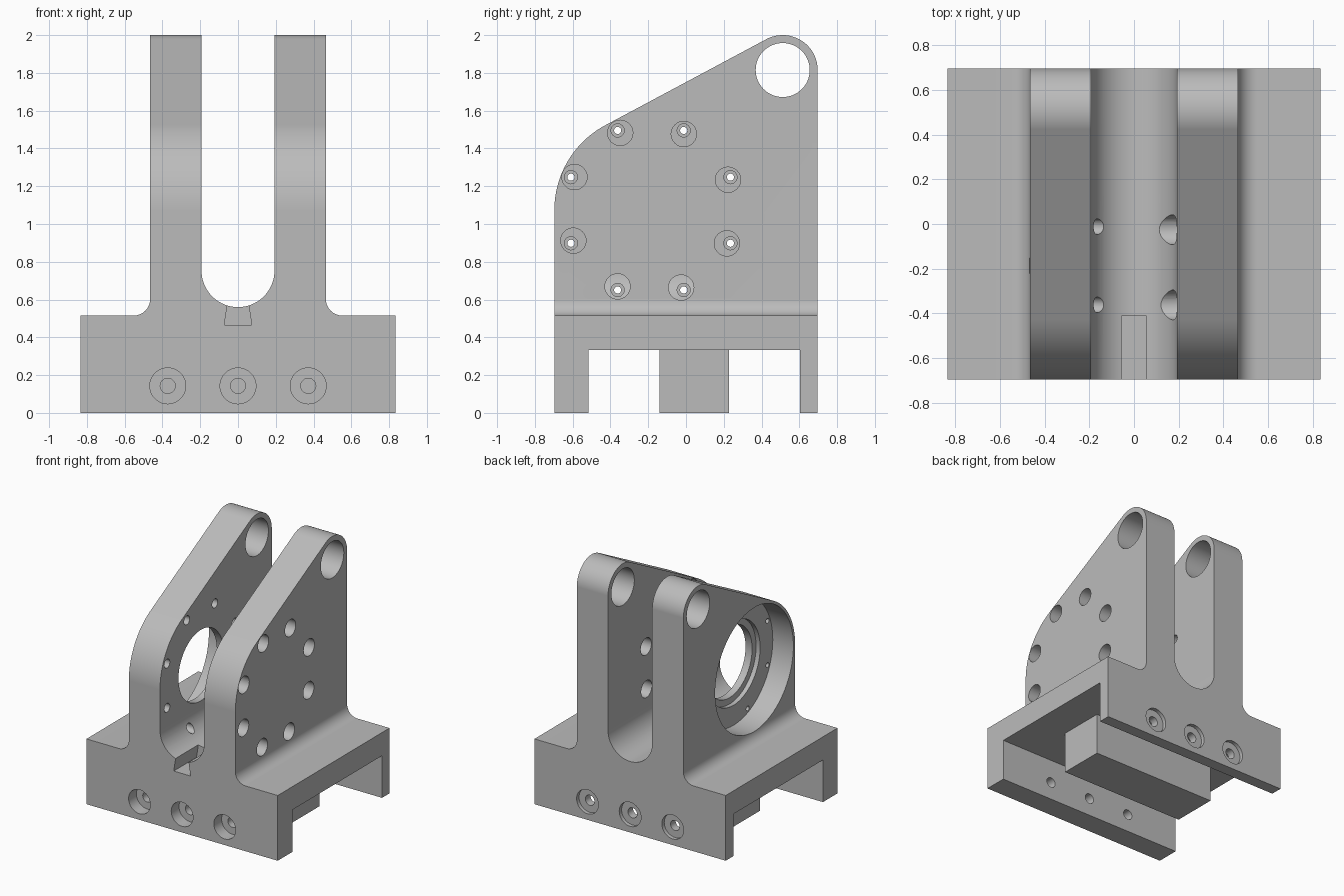
import bpy, bmesh
from math import sin, cos, pi, radians, acos, atan2, hypot
from mathutils import Vector

old = bpy.data.objects.get("Cube")
if old:
    bpy.data.objects.remove(old, do_unlink=True)

steel = bpy.data.materials.new("machined_grey")
steel.use_nodes = True
GREY = (0.5, 0.5, 0.5, 1)
steel.diffuse_color = GREY
steel.node_tree.nodes["Principled BSDF"].inputs["Base Color"].default_value = GREY


def arc(cx, cy, r, a0, a1, n=24):
    """Points along an arc, angles in degrees."""
    angles = [radians(a0 + (a1 - a0) * i / n) for i in range(n + 1)]
    return [(cx + r * cos(a), cy + r * sin(a)) for a in angles]


def prism(name, points, axis, lo, hi):
    """Extrude a 2D profile along x (profile is y, z) or y (profile is x, z)."""
    def place(p, t):
        return Vector((t, *p)) if axis == "x" else Vector((p[0], t, p[1]))
    bm = bmesh.new()
    face = bm.faces.new([bm.verts.new(place(p, lo)) for p in points])
    top = bmesh.ops.extrude_face_region(bm, geom=[face])["geom"]
    bmesh.ops.translate(bm, verts=[v for v in top if isinstance(v, bmesh.types.BMVert)],
                        vec=place((0, 0), hi - lo))
    bmesh.ops.recalc_face_normals(bm, faces=bm.faces)
    mesh = bpy.data.meshes.new(name)
    bm.to_mesh(mesh)
    bm.free()
    mesh.materials.append(steel)
    obj = bpy.data.objects.new(name, mesh)
    bpy.context.collection.objects.link(obj)
    return obj


def box(u0, v0, u1, v1):
    return [(u0, v0), (u1, v0), (u1, v1), (u0, v1)]


def activate(obj):
    bpy.ops.object.select_all(action="DESELECT")
    obj.select_set(True)
    bpy.context.view_layer.objects.active = obj


def combine(obj, cutter, operation="DIFFERENCE"):
    cutter.hide_render = True
    activate(obj)
    mod = obj.modifiers.new("cut", "BOOLEAN")
    mod.operation, mod.solver, mod.object = operation, "EXACT", cutter
    bpy.ops.object.modifier_apply(modifier=mod.name)
    bpy.data.objects.remove(cutter, do_unlink=True)


def drill(obj, axis, u, v, r, lo, hi, n=32):
    circle = arc(u, v, r, 0, 360, n)[:-1]
    combine(obj, prism("drill", circle, axis, lo, hi))


HX, HY = 0.835, 0.697            # half width and half depth of the base
BASE_Z, ARM, SLOT, FILLET = 0.515, 0.465, 0.193, 0.088

# Front profile: base, two upright arms, round-bottomed slot, outer fillets
half = [(HX, 0), (HX, BASE_Z)]
half += arc(ARM + FILLET, BASE_Z + FILLET, FILLET, 270, 180, 12)
half += [(ARM, 2.1), (SLOT, 2.1)]
half += arc(0, 0.753, SLOT, 0, -90)
mirrored = [(-x, z) for x, z in reversed(half[:-1])]
body = prism("bracket_body", half + mirrored, "y", -0.8, 0.8)

# Side silhouette: big front curve, straight slope, rounded lug at the back
BY, BZ, BR = -0.187, 1.073, 0.51
LY, LZ, LR = 0.512, 1.815, 0.185
slope = atan2(LZ - BZ, LY - BY) + acos((BR - LR) / hypot(LY - BY, LZ - BZ))
slope = slope * 180 / pi
side = [(-HY, -0.1)] + arc(BY, BZ, BR, 180, slope, 32)
side += arc(LY, LZ, LR, slope, 0, 32) + [(HY, -0.1)]
combine(body, prism("silhouette", side, "x", -1, 1), "INTERSECT")

# Underside channel between the front and back skirts
combine(body, prism("channel", box(-0.515, -0.1, 0.603, 0.332), "x", -1, 1))

# Dovetail notch at the front of the slot floor
notch = [(-0.073, 0.465), (0.073, 0.465), (0.052, 0.6), (-0.052, 0.6)]
combine(body, prism("notch", notch, "y", -0.8, -0.413))

# Pivot hole through both lugs
drill(body, "x", LY, LZ, 0.143, -1, 1, 64)

# Stepped bearing bore in the right arm
FLOOR = -0.285
drill(body, "x", BY, BZ, 0.488, -0.8, FLOOR, 96)
drill(body, "x", BY, BZ, 0.33, -0.8, FLOOR + 0.035, 96)
drill(body, "x", BY, BZ, 0.28, -0.8, -0.1, 96)

# Ring of screw holes in the right arm and access holes in the left arm
for i in range(8):
    a = radians(22.5 + 45 * i)
    y, z = BY + 0.457 * cos(a), BZ + 0.457 * sin(a)
    drill(body, "x", y, z, 0.035, -0.24, -0.05, 24)
    drill(body, "x", y, z, 0.019, -0.4, -0.1, 20)
    a -= radians(1)
    drill(body, "x", BY + 0.44 * cos(a), BZ + 0.44 * sin(a), 0.067, 0.02, 0.7)

# Counterbored bolt holes through the front and back skirts
for x in (-0.372, 0, 0.372):
    drill(body, "y", x, 0.143, 0.095, -0.8, -0.6, 40)
    drill(body, "y", x, 0.143, 0.04, -0.8, -0.45, 24)
    drill(body, "y", x, 0.143, 0.095, HY - 0.03, 0.8, 40)
    drill(body, "y", x, 0.143, 0.04, 0.55, 0.8, 24)

# Locating block hanging under the base
block = prism("center_block", box(-0.14, 0, 0.228, 0.34), "x", -0.55, 0.55)

for obj in (body, block):
    activate(obj)
    bpy.ops.object.shade_smooth_by_angle(angle=radians(30))
    normals = obj.modifiers.new("flat_normals", "WEIGHTED_NORMAL")
    normals.keep_sharp = True
